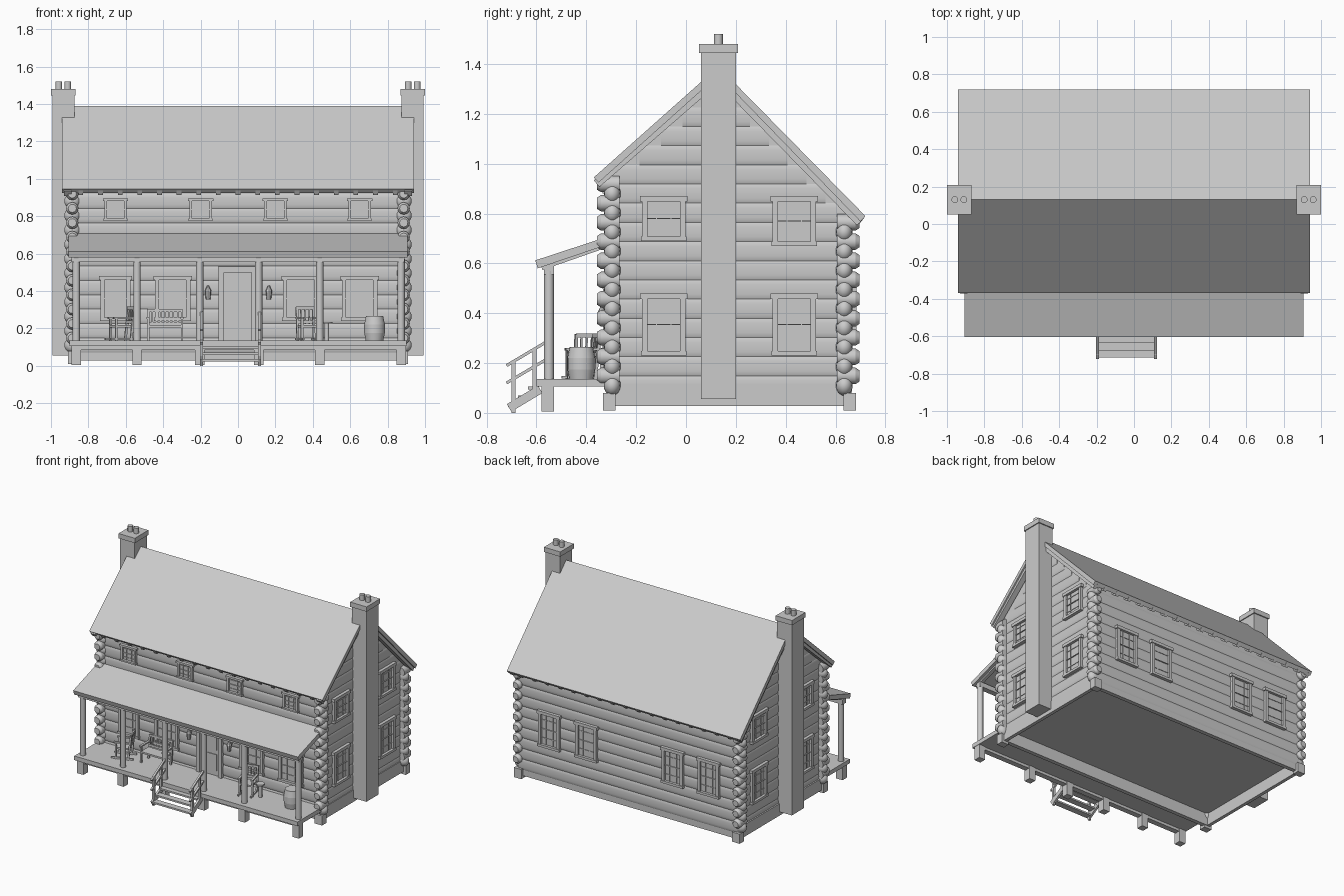
import bpy, bmesh, math
from mathutils import Matrix, Vector

if "Cube" in bpy.data.objects:
    bpy.data.objects.remove(bpy.data.objects["Cube"])

GREY = bpy.data.materials.new("weathered_grey")
GREY.use_nodes = True
GREY.diffuse_color = (0.6, 0.6, 0.6, 1)
GREY.node_tree.nodes["Principled BSDF"].inputs["Base Color"].default_value = (0.6, 0.6, 0.6, 1)
I = Matrix.Identity(4)


class Part:
    """Collects simple solids into one named object."""
    def __init__(self, name, m=I):
        self.name, self.m, self.bm = name, m, bmesh.new()

    def box(self, x0, x1, y0, y1, z0, z1):
        m = Matrix.Translation(((x0 + x1) / 2, (y0 + y1) / 2, (z0 + z1) / 2))
        m = m @ Matrix.Diagonal((x1 - x0, y1 - y0, z1 - z0, 1))
        bmesh.ops.create_cube(self.bm, size=1, matrix=self.m @ m)

    def beam(self, p, q, w, h):
        p, q = Vector(p), Vector(q)
        rot = (q - p).to_track_quat('Y', 'Z').to_matrix().to_4x4()
        m = Matrix.Translation((p + q) / 2) @ rot @ Matrix.Diagonal((w, (q - p).length, h, 1))
        bmesh.ops.create_cube(self.bm, size=1, matrix=self.m @ m)

    def rod(self, p, q, r, r2=None, scale=(1, 1, 1), seg=12):
        p, q = Vector(p), Vector(q)
        rot = (q - p).to_track_quat('Z', 'Y').to_matrix().to_4x4()
        m = Matrix.Translation((p + q) / 2) @ Matrix.Diagonal((*scale, 1)) @ rot
        bmesh.ops.create_cone(self.bm, cap_ends=True, segments=seg, radius1=r,
                              radius2=r if r2 is None else r2, depth=(q - p).length, matrix=self.m @ m)

    def ball(self, c, size):
        m = Matrix.Translation(c) @ Matrix.Diagonal((*size, 1))
        bmesh.ops.create_uvsphere(self.bm, u_segments=14, v_segments=10, radius=1, matrix=self.m @ m)

    def prism(self, pts, x0, x1):
        f = self.bm.faces.new([self.bm.verts.new(self.m @ Vector((x0, y, z))) for y, z in pts])
        r = bmesh.ops.extrude_face_region(self.bm, geom=[f])
        vs = [v for v in r["geom"] if isinstance(v, bmesh.types.BMVert)]
        bmesh.ops.translate(self.bm, verts=vs, vec=(x1 - x0, 0, 0))

    def done(self):
        bmesh.ops.recalc_face_normals(self.bm, faces=self.bm.faces)
        me = bpy.data.meshes.new(self.name)
        for f in self.bm.faces:
            f.smooth = True
        self.bm.to_mesh(me)
        self.bm.free()
        me.set_sharp_from_angle(angle=math.radians(38))
        me.materials.append(GREY)
        bpy.context.collection.objects.link(bpy.data.objects.new(self.name, me))


# Main dimensions
WX, FY, BY = 0.88, -0.308, 0.662
EF, RG, EB = (-0.37, 0.945), (0.13, 1.39), (0.72, 0.79)
SF = (RG[1] - EF[1]) / (RG[0] - EF[0])
SB = (RG[1] - EB[1]) / (EB[0] - RG[0])
PITCH, TH, FLAT, FLOOR = 0.077, 0.035, 0.13, 0.115


def under(y):
    return min(EF[1] + SF * (y - EF[0]), EB[1] + SB * (EB[0] - y)) - TH


# House body with gable ends, its floor raised behind the sill
body = Part("house_body")
body.prism([(FY, FLOOR), (BY, FLOOR), (BY, under(BY)), (RG[0], RG[1] - TH), (FY, under(FY))], -WX, WX)
body.done()

# Foundation sill and corner blocks
sill = Part("sill_frame")
for y in (FY, BY - 0.03):
    sill.box(-WX, WX, y, y + 0.03, 0.028, FLOOR)
for s in (-1, 1):
    sill.box(s * WX - 0.015, s * WX + 0.01, FY, BY, 0.028, FLOOR)
    for y in (FY, BY - 0.005):
        sill.box(s * 0.88 - 0.03, s * 0.88 + 0.03, y - 0.025, y + 0.025, 0.01, 0.08)
sill.done()

# Shallow log courses on the four walls
logs = Part("wall_logs")
z = 0.11
while z < 1.3:
    zt = z + PITCH / 2
    y0 = max(FY, RG[0] - (RG[1] - TH - zt) / SF)
    y1 = min(BY, RG[0] + (RG[1] - TH - zt) / SB)
    for s in (-1, 1):
        logs.rod((s * WX, y0, z), (s * WX, y1, z), PITCH / 2, scale=(FLAT, 1, 1))
    for y, top in ((FY, 0.94), (BY, 0.82)):
        if zt < top:
            logs.rod((-WX, y, z), (WX, y, z), PITCH / 2, scale=(1, FLAT, 1))
    z += PITCH
logs.done()

# Crossed, rounded log ends at the corners
ends = Part("corner_log_ends")
for s in (-1, 1):
    for y, d, top in ((-0.296, -1, 0.93), (0.635, 1, 0.8)):
        z = 0.11
        while z < top:
            x, zh = s * 0.886, z + PITCH / 2
            ends.ball((x, y, z), (0.044, 0.034, 0.041))
            if zh < top:
                ends.rod((x, y - d * 0.03, zh), (x, y + d * 0.045, zh), 0.033)
                ends.rod((x, y + d * 0.045, zh), (x, y + d * 0.062, zh), 0.033, 0.022)
            z += PITCH
ends.done()

# Main roof
roof = Part("main_roof")
roof.prism([EF, RG, EB, (EB[0] - 0.02, EB[1] - 0.022), (RG[0], RG[1] - TH), (EF[0] + 0.02, EF[1] - 0.02)], -0.94, 0.94)
roof.done()

# Rake boards and rafter tails
trim = Part("roof_trim")
for s in (-1, 1):
    for e in (EF, EB):
        trim.beam((s * 0.91, e[0] * 0.97, e[1] - 0.025), (s * 0.91, RG[0], RG[1] - 0.045), 0.04, 0.035)
for i in range(17):
    x = -0.84 + i * 0.105
    trim.beam((x, EF[0] + 0.015, EF[1] - 0.02), (x, FY, under(FY) - 0.01), 0.025, 0.03)
    trim.beam((x, EB[0] - 0.015, EB[1] - 0.02), (x, BY, under(BY) - 0.01), 0.025, 0.03)
trim.done()

# End chimneys with paired pots
for s, side in ((1, "left"), (-1, "right")):
    c = Part(side + "_chimney")
    lo, hi = sorted((s * 0.875, s * 0.993))
    c.box(lo, hi, 0.06, 0.2, 0.055, 1.46)
    c.box(lo - 0.007, hi + 0.007, 0.052, 0.208, 1.445, 1.48)
    for dx in (-0.024, 0.024):
        c.rod((s * 0.934 + dx, 0.13, 1.47), (s * 0.934 + dx, 0.13, 1.52), 0.018)
    c.done()


# Windows: frame, header, sill, glass and glazing bars
def window(name, m, u, w, z0, z1, f=0.022):
    p = Part(name, m @ Matrix.Translation((u, 0, 0)))
    h = w / 2
    p.box(-h, h, -0.008, 0, z0, z1)
    for s in (-1, 1):
        p.box(s * (h - f / 2) - f / 2, s * (h - f / 2) + f / 2, -0.022, 0, z0, z1)
    p.box(-h - 0.008, h + 0.008, -0.027, 0, z1 - f, z1)
    p.box(-h - 0.004, h + 0.004, -0.027, 0, z0, z0 + f * 0.8)
    for i in (1, 2):
        x = -h + w * i / 3
        p.box(x - 0.002, x + 0.002, -0.012, 0, z0, z1)
    for i in (1, 2, 3):
        zz = z0 + (z1 - z0) * i / 4
        p.box(-h, h, -0.012 - 0.003 * (i == 2), 0, zz - 0.002, zz + 0.002)
    p.done()


def wall(x, y, deg):
    return Matrix.Translation((x, y, 0)) @ Matrix.Rotation(math.radians(deg), 4, 'Z')


front, back = wall(0, FY, 0), wall(0, BY, 180)
for u, w in ((-0.655, 0.16), (-0.35, 0.19), (0.335, 0.19), (0.65, 0.19)):
    window("front_window", front, u, w, 0.24, 0.48)
for u in (-0.655, -0.2, 0.2, 0.65):
    window("upper_front_window", front, u, 0.12, 0.775, 0.895, 0.014)
for u in (-0.63, -0.33, 0.365, 0.655):
    window("back_window", back, u, 0.17, 0.29, 0.55)
for s in (-1, 1):
    m = wall(s * WX, 0, s * 90)
    for y, z0, z1 in ((-0.09, 0.69, 0.87), (-0.09, 0.23, 0.48), (0.435, 0.67, 0.87), (0.435, 0.23, 0.48)):
        window("side_window", m, s * y, 0.175, z0, z1)

# Front door and lanterns
door = Part("front_door", front)
door.box(-0.08, 0.08, -0.008, 0, 0.13, 0.5)
for x in (-0.09, 0.085):
    door.box(x - 0.014, x + 0.014, -0.025, 0, 0.13, 0.52)
door.box(-0.108, 0.103, -0.03, 0, 0.5, 0.53)
for z0, z1 in ((0.17, 0.29), (0.32, 0.47)):
    door.box(-0.05, 0.05, -0.013, 0, z0, z1)
door.done()
for x in (-0.16, 0.165):
    lamp = Part("wall_lantern", front)
    lamp.box(x - 0.008, x + 0.008, -0.035, 0, 0.4, 0.41)
    lamp.rod((x, -0.03, 0.355), (x, -0.03, 0.4), 0.012, 0.017, seg=8)
    lamp.rod((x, -0.03, 0.4), (x, -0.03, 0.43), 0.018, 0.004, seg=8)
    lamp.done()

# Porch: deck, piers, posts, beam and lean-to roof
porch = Part("porch")
porch.box(-0.9, 0.9, -0.6, FY, 0.105, 0.135)
porch.box(-0.88, 0.88, -0.575, -0.535, 0.085, 0.105)
porch.box(-0.89, 0.89, -0.57, -0.53, 0.555, 0.59)
for x in (-0.865, -0.54, -0.205, 0.11, 0.437, 0.872):
    porch.box(x - 0.025, x + 0.025, -0.58, -0.53, 0.005, 0.11)
    porch.rod((x, -0.55, 0.13), (x, -0.55, 0.57), 0.02)
    porch.beam((x, -0.58, 0.585), (x, FY, 0.68), 0.025, 0.025)
porch.done()
lean = Part("porch_roof")
lean.prism([(-0.605, 0.612), (-0.3, 0.712), (-0.3, 0.68), (-0.595, 0.58)], -0.905, 0.905)
lean.done()

# Porch steps and handrails
steps = Part("porch_steps")
for i, z in enumerate((0.105, 0.07, 0.035)):
    steps.box(-0.19, 0.11, -0.635 - 0.04 * i, -0.59 - 0.04 * i, z - 0.012, z)
for x in (-0.195, 0.115):
    steps.beam((x, -0.585, 0.095), (x, -0.71, 0.02), 0.015, 0.035)
    steps.box(x - 0.008, x + 0.008, -0.7, -0.685, 0.0, 0.21)
    steps.box(x - 0.008, x + 0.008, -0.615, -0.6, 0.08, 0.255)
    for dz in (0, -0.07):
        steps.beam((x, -0.56, 0.285 + dz), (x, -0.72, 0.19 + dz), 0.014, 0.012)
steps.done()


# Slatted porch seats
def seat(name, x, y, deg, w, rockers, h=0.18):
    p = Part(name, Matrix.Translation((x, y, 0.135)) @ Matrix.Rotation(math.radians(deg), 4, 'Z'))
    d = 0.045
    p.box(-w, w, -d, d, 0.07, 0.082)
    for s in (-1, 1):
        p.beam((s * w, d, 0), (s * w, d + 0.02, h), 0.012, 0.012)
        p.box(s * w - 0.006, s * w + 0.006, -d, -d + 0.012, 0, 0.12)
        p.box(s * w - 0.008, s * w + 0.008, -d - 0.008, d + 0.015, 0.115, 0.125)
        if rockers:
            p.beam((s * w, -d - 0.025, 0.008), (s * w, d + 0.035, 0.008), 0.01, 0.012)
    for t in (0.55, 0.97):
        p.box(-w, w, d + 0.02 * t - 0.005, d + 0.02 * t + 0.005, h * t - 0.008, h * t + 0.008)
    n = max(4, round(w / 0.012))
    for i in range(1, n):
        u = -w + 2 * w * i / n
        p.beam((u, d + 0.01, 0.09), (u, d + 0.02, h), 0.008, 0.006)
    p.done()


seat("rocking_chair_a", -0.63, -0.42, -70, 0.045, True)
seat("rocking_chair_b", 0.375, -0.42, 15, 0.045, True)
seat("porch_bench", -0.39, -0.39, 0, 0.09, False, 0.165)

# Side table and barrel
table = Part("side_table")
table.rod((0.475, -0.42, 0.225), (0.475, -0.42, 0.235), 0.03)
table.rod((0.475, -0.42, 0.13), (0.475, -0.42, 0.225), 0.012)
table.done()
barrel = Part("barrel")
for z0, z1, r0, r1 in ((0.13, 0.175, 0.047, 0.056), (0.175, 0.22, 0.056, 0.056), (0.22, 0.265, 0.056, 0.047)):
    barrel.rod((0.73, -0.42, z0), (0.73, -0.42, z1), r0, r1, seg=18)
barrel.done()
